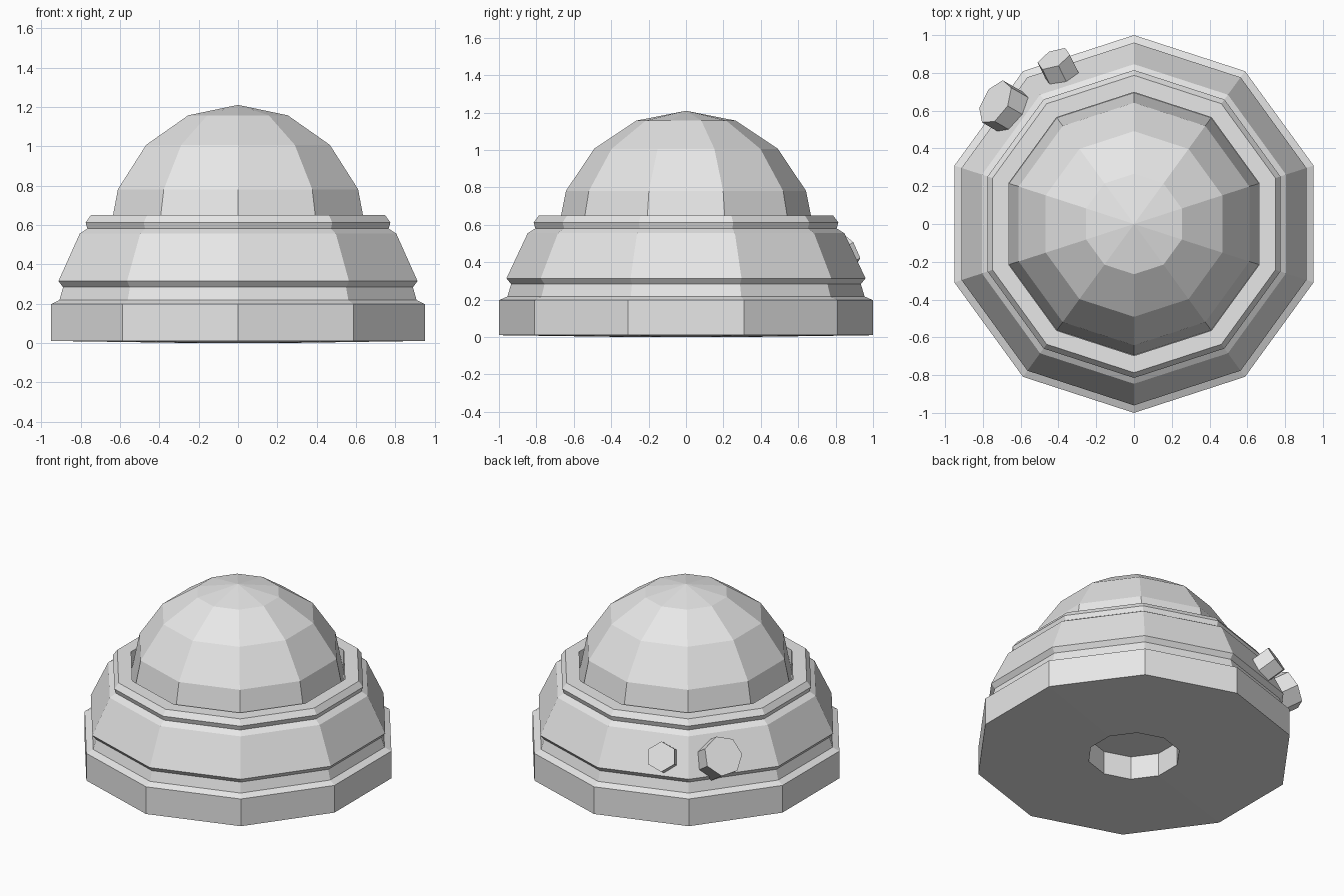
import bpy, bmesh, math
from mathutils import Vector

cube = bpy.data.objects.get("Cube")
if cube:
    bpy.data.objects.remove(cube, do_unlink=True)

SIDES = 10

grey = bpy.data.materials.new("light_grey")
grey.use_nodes = True
grey.diffuse_color = (0.8, 0.8, 0.8, 1)
grey.node_tree.nodes["Principled BSDF"].inputs["Base Color"].default_value = grey.diffuse_color


def finish(name, bm):
    """Turn a bmesh into a flat-shaded grey object."""
    bmesh.ops.recalc_face_normals(bm, faces=bm.faces)
    mesh = bpy.data.meshes.new(name)
    bm.to_mesh(mesh)
    bm.free()
    mesh.materials.append(grey)
    obj = bpy.data.objects.new(name, mesh)
    bpy.context.collection.objects.link(obj)
    return obj


def lathe(name, profile):
    """Revolve (radius, height) points that start and end on the axis."""
    bm = bmesh.new()
    verts = [bm.verts.new((0, r, z)) for r, z in profile]
    edges = [bm.edges.new(pair) for pair in zip(verts, verts[1:])]
    bmesh.ops.spin(bm, geom=verts + edges, cent=(0, 0, 0), axis=(0, 0, 1),
                   angle=math.tau, steps=SIDES)
    bmesh.ops.remove_doubles(bm, verts=bm.verts, dist=0.0005)
    return finish(name, bm)


def stud(name, sides, radius, end_centre, azimuth, elevation, length, roll):
    """Prism whose outer end faces along the given direction."""
    az, el = math.radians(azimuth), math.radians(elevation)
    axis = Vector((math.cos(az) * math.cos(el), math.sin(az) * math.cos(el), math.sin(el)))
    bm = bmesh.new()
    bmesh.ops.create_cone(bm, cap_ends=True, segments=sides, radius1=radius,
                          radius2=radius, depth=length)
    obj = finish(name, bm)
    obj.rotation_mode = 'QUATERNION'
    spin = Vector((0, 0, 1)).rotation_difference(axis)
    obj.rotation_quaternion = spin @ Vector((0, 1, 0)).rotation_difference(
        Vector((math.sin(math.radians(roll)), math.cos(math.radians(roll)), 0)))
    obj.location = Vector(end_centre) - axis * length / 2
    return obj


# Stepped body: recess underneath, plinth, sloped wall, collar, groove round the dome
lathe("stepped_body", [
    (0, 0.16), (0.29, 0.16), (0.29, 0), (1, 0.01), (1, 0.197), (0.955, 0.217),
    (0.935, 0.283), (0.96, 0.314), (0.846, 0.556), (0.805, 0.581), (0.815, 0.612),
    (0.787, 0.649), (0.697, 0.649), (0.697, 0.515), (0, 0.515)])

# Upper half of a faceted sphere
R, CENTRE, RINGS = 0.695, 0.515, 4
arc = [i * math.pi / 2 / RINGS for i in range(RINGS + 1)]
lathe("top_dome", [(R * math.sin(a), CENTRE + R * math.cos(a)) for a in arc] + [(0, CENTRE)])

# Two studs set in the rear wall
stud("small_stud", 6, 0.095, (-0.425, 0.875, 0.47), 116, 28, 0.22, 30)
stud("large_stud", 7, 0.128, (-0.735, 0.645, 0.47), 150, 32, 0.24, 10)
